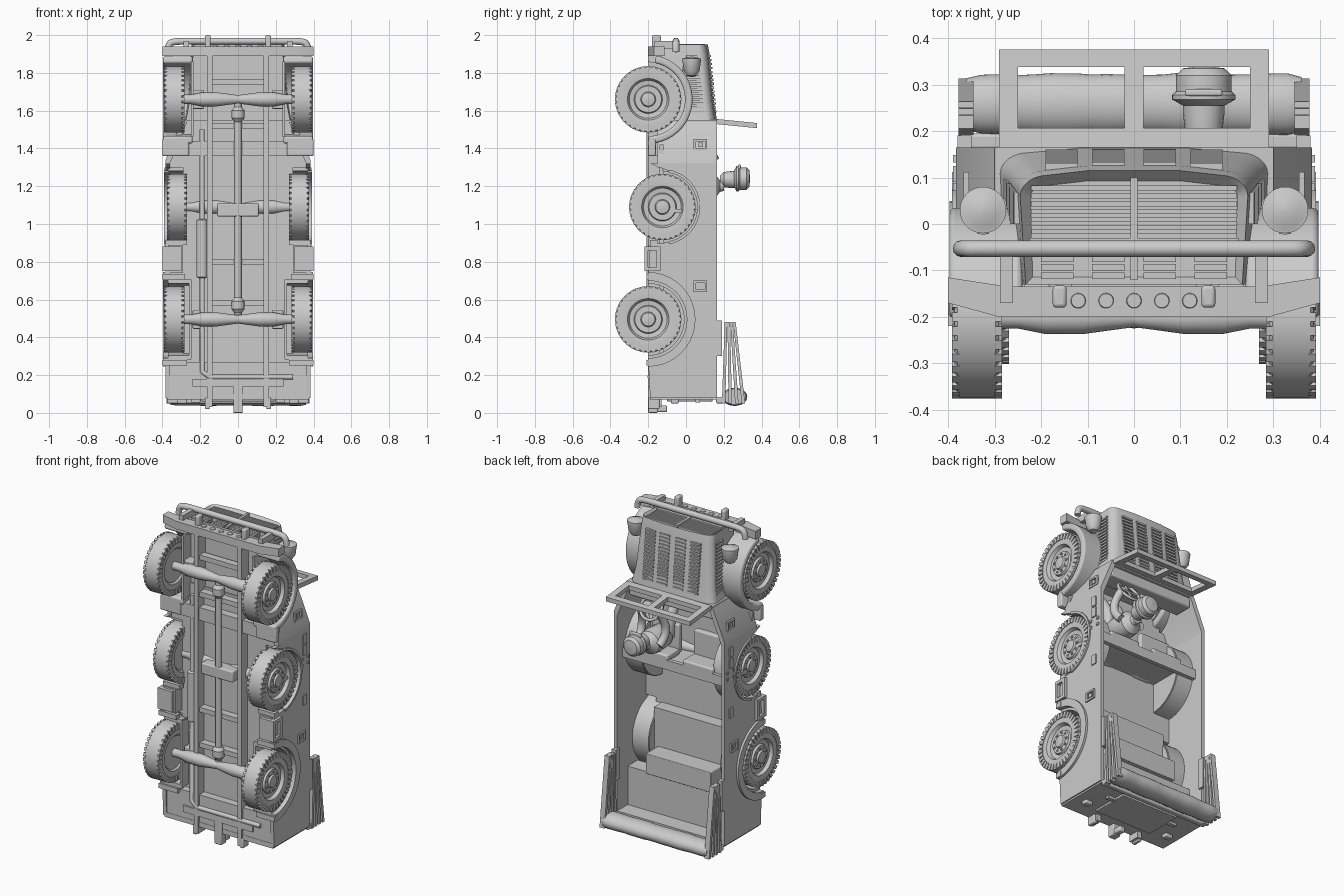
import bpy, bmesh, random
from math import sin, cos, pi, radians
from mathutils import Matrix, Vector

random.seed(4)
cube = bpy.data.objects.get("Cube")
if cube:
    bpy.data.objects.remove(cube)
paint = bpy.data.materials.new("plain_grey")
paint.use_nodes = True
paint.diffuse_color = (0.6, 0.6, 0.6, 1)
paint.node_tree.nodes["Principled BSDF"].inputs["Base Color"].default_value = paint.diffuse_color

# helpers
def finish(name, data, mirror=False, bevel=0):
    obj = bpy.data.objects.new(name, data)
    bpy.context.scene.collection.objects.link(obj)
    data.materials.append(paint)
    if bevel:
        soft = obj.modifiers.new("soft_edges", "BEVEL")
        soft.width, soft.segments = bevel, 3
    if mirror:
        obj.modifiers.new("other_side", "MIRROR")

def mesh_part(name, bm, mirror=False, bevel=0):
    bmesh.ops.recalc_face_normals(bm, faces=bm.faces)
    mesh = bpy.data.meshes.new(name)
    bm.to_mesh(mesh)
    bm.free()
    finish(name, mesh, mirror, bevel)

def block(bm, xs, ys, zs, place=Matrix()):
    mid = Vector([(a + b) / 2 for a, b in (xs, ys, zs)])
    size = [abs(b - a) for a, b in (xs, ys, zs)] + [1]
    bmesh.ops.create_cube(bm, size=1, matrix=place @ Matrix.Translation(mid) @ Matrix.Diagonal(size))

def box(name, xs, ys, zs, mirror=False, bevel=0):
    bm = bmesh.new()
    block(bm, xs, ys, zs)
    mesh_part(name, bm, mirror, bevel)

def loft(bm, rings):
    rows = [[bm.verts.new(p) for p in ring] for ring in rings]
    n = len(rows[0])
    for a, b in zip(rows, rows[1:]):
        for i in range(n):
            bm.faces.new((a[i], a[(i + 1) % n], b[(i + 1) % n], b[i]))
    return [bm.faces.new(rows[0]), bm.faces.new(rows[-1])]

def loft_part(name, rings, mirror=False, bevel=0):
    bm = bmesh.new()
    loft(bm, rings)
    mesh_part(name, bm, mirror, bevel)

def side_prism(name, points, x0, x1, bevel=0):
    loft_part(name, [[(x, y, z) for y, z in points] for x in (x0, x1)], True, bevel)

def lathe(name, profile, centre, axis="X", mirror=False, steps=32):
    rings = []
    for r, h in profile:
        turns = [(max(r, .001) * cos(2 * pi * i / steps), max(r, .001) * sin(2 * pi * i / steps)) for i in range(steps)]
        rings.append([Vector(centre) + Vector({"X": (h, c, s), "Y": (c, h, s), "Z": (c, s, h)}[axis]) for c, s in turns])
    loft_part(name, rings, mirror)

def tube(name, points, radius, mirror=False, smooth=False):
    curve = bpy.data.curves.new(name, "CURVE")
    curve.dimensions, curve.bevel_depth, curve.use_fill_caps = "3D", radius, True
    line = curve.splines.new("NURBS" if smooth else "POLY")
    line.points.add(len(points) - 1)
    for point, co in zip(line.points, points):
        point.co = (*co, 1)
    line.use_endpoint_u, line.order_u = True, 3
    finish(name, curve, mirror)

def arc(cy, cz, r, start=0, end=180, steps=20):
    angles = [radians(start + (end - start) * i / steps) for i in range(steps + 1)]
    return [(cy + r * sin(a), cz + r * cos(a)) for a in angles]

def band(cy, cz, inner, outer, start=0, end=180):
    return arc(cy, cz, outer, start, end) + arc(cy, cz, inner, end, start)

# wheels and axles
axles = {"front": (-.2, 1.66, 0), "middle": (-.125, 1.09, -.015), "rear": (-.2, .495, 0)}
tyre = [(0, .3), (.1, .3), (.11, .29), (.168, .29), (.175, .298), (.175, .38), (.168, .386), (.135, .388),
        (.11, .385), (.1, .365), (.075, .362), (.07, .374), (.04, .374), (.035, .385), (0, .39)]
housing = [(.022, 0), (.03, .06), (.037, .11), (.037, .19), (.025, .25), (.025, .31)]
for place, (y, z, shift) in axles.items():
    lathe(place + "_wheel", tyre, (shift, y, z), mirror=True, steps=48)
    lathe(place + "_axle", housing, (0, y, z), mirror=True)
    bm = bmesh.new()
    for i in range(36):
        turn = Matrix.Translation((shift, y, z)) @ Matrix.Rotation(pi * i / 18, 4, "X")
        for xs in ((.284, .3), (.375, .392)):
            block(bm, xs, (.14, .176), (-.01, .01), turn)
        if i % 4 == 0:
            block(bm, (.36, .38), (.05, .06), (-.006, .006), turn)
    mesh_part(place + "_wheel_lugs", bm, True)

# hull shell with wheel cut-outs
wall = [(-.19, .08), (.165, .08), (.165, 1.32), (-.19, 1.32)]
wall += arc(-.125, 1.09, .19, 20, 180) + [(-.19, .89)] + arc(-.2, .495, .215)
side_prism("hull_side_wall", wall, .36, .383)
cheek = [(.383, 1.3), (.383, 1.34), (.3, 1.54), (.27, 1.54), (.36, 1.32), (.36, 1.3)]
loft_part("cab_cheek", [[(x, y, z) for x, z in cheek] for y in (-.15, .165)], True)
box("hull_floor", (-.29, .29), (-.14, -.12), (.08, 1.54))
box("rear_belly", (-.375, .375), (-.188, -.12), (.08, .27))
for name, zs in {"centre": (.72, .9), "cab": (1.3, 1.42)}.items():
    box(name + "_floor_edge", (.28, .37), (-.14, -.12), zs, True)
box("tail_wall", (-.375, .375), (-.19, .165), (.07, .1))
box("tail_door_panel", (-.2, .2), (-.1, .14), (.06, .08), bevel=.004)
box("tail_lamp", (.27, .32), (-.08, -.04), (.05, .08), True, .006)
box("tail_hinge", (.2, .25), (.05, .075), (.055, .08), True)
box("firewall", (-.3, .3), (-.14, .165), (1.52, 1.55))
for place in ("middle", "rear"):
    y, z, shift = axles[place]
    side_prism(place + "_wheel_tub", band(y, z, .19, .215), .25, .37)
    side_prism(place + "_tub_inner_wall", arc(y, z, .21), .245, .26)
side_prism("rear_wheel_arch", band(-.2, .495, .205, .25), .36, .397)
side_prism("middle_wheel_arch", band(-.125, 1.09, .185, .2, 10, 170), .36, .392)
box("mud_flap", (.27, .4), (-.21, -.17), (.25, .28), True)
box("arch_front_plate", (.28, .4), (-.21, -.17), (.705, .735), True)
box("middle_arch_plate", (.27, .385), (-.19, -.15), (.89, .915), True)
box("cab_step", (.26, .4), (-.2, -.16), (1.36, 1.45), True, .008)
box("step_crossmember", (-.28, .28), (-.19, -.14), (1.36, 1.44))

# open stirrup steps between the wheels
bm = bmesh.new()
for ys, zs in (((-.22, -.2), (.75, .88)), ((-.155, -.135), (.75, .88)), ((-.21, -.14), (.75, .77)), ((-.21, -.14), (.86, .88))):
    block(bm, (.3, .4), ys, zs)
mesh_part("stirrup_step", bm, True)
box("stirrup_back", (.29, .37), (-.2, -.14), (.74, .89), True)

# side hatches, hinge straps and rivets
bm = bmesh.new()
for z, x in ((.67, .38), (1.42, .355)):
    for y in (.04, .1):
        block(bm, (x, x + .012), (y, y + .012), (z - .03, z + .03))
    for dz in (-.03, .018):
        block(bm, (x, x + .012), (.04, .112), (z + dz, z + dz + .012))
    block(bm, (x, x + .01), (.065, .09), (z - .012, z + .012))
for z in (.89, 1.2, 1.27):
    block(bm, (.38, .39), (.09, .125), (z - .03, z + .03))
for y in (.08, .14):
    for z in (1.11, 1.15):
        block(bm, (.38, .39), (y - .008, y + .008), (z - .008, z + .008))
mesh_part("hull_side_fittings", bm, True)

# bonnet with rounded shoulders and recessed grille
def bonnet_ring(w, top, z):
    bend = [(w - .06 + .06 * cos(a), top - .055 + .045 * sin(a)) for a in (pi * i / 12 for i in range(6))]
    half = [(w - .012, -.13)] + bend + [(w * .4, top)]
    return [(x, y, z) for x, y in half] + [(-x, y, z) for x, y in reversed(half)]

bm = bmesh.new()
caps = loft(bm, [bonnet_ring(*s) for s in ((.29, .165, 1.54), (.27, .15, 1.64), (.25, .125, 1.9), (.245, .115, 1.95))])
bmesh.ops.recalc_face_normals(bm, faces=bm.faces)
bmesh.ops.inset_region(bm, faces=[caps[1]], thickness=.022, depth=-.025)
mesh_part("bonnet", bm)
bm = bmesh.new()
for i in range(7):
    block(bm, (-.222, .222), (-.03 + i * .017, -.019 + i * .017), (1.92, 1.942))
block(bm, (-.008, .008), (-.12, .1), (1.92, 1.953))
block(bm, (-.225, .225), (-.06, -.03), (1.92, 1.95))
for x in (-.165, -.055, .055, .165):
    for i in range(3):
        block(bm, (x - .035, x + .035), (-.118 + i * .018, -.104 + i * .018), (1.92, 1.95))
mesh_part("grille_bars", bm)
bm = bmesh.new()
for i in range(15):
    z = 1.59 + i * .021
    top = .157 - (z - 1.59) * .098
    for x in (.055, .155):
        block(bm, (x - .035, x + .035), (top - .014, top + .006 - x * .02), (z, z + .011))
    w = .275 - (z - 1.59) * .08
    block(bm, (w - .02, w + .006), (0, top - .06), (z, z + .011))
mesh_part("bonnet_louvres", bm, True)

# front fenders, lamps and bumper
side_prism("front_fender", band(-.2, 1.66, .195, .235, 10, 180), .24, .397, bevel=.012)
side_prism("front_wheel_well", arc(-.2, 1.66, .2), .235, .25)
lamp = [(0, -.09), (.025, -.085), (.042, -.06), (.047, -.02), (.05, -.005), (.05, .005), (.043, .006), (.03, .012), (0, .016)]
lathe("headlamp", lamp, (.325, .03, 1.87), "Z", True)
tube("headlamp_stalk", [(.325, -.02, 1.82), (.325, .03, 1.83)], .012, True)
guard = [(.372, 1.91), (.37, 1.955), (.33, 1.968), (.2, 1.968), (0, 1.968)]
tube("brush_guard", [(x, -.053, z) for x, z in guard], .018, True, True)
box("guard_bracket", (.26, .288), (-.17, -.05), (1.93, 1.97), True)
edge = [(-.4, -.17), (-.4, -.115), (-.27, -.135), (.27, -.135), (.4, -.115), (.4, -.17), (.29, -.2), (-.29, -.2)]
loft_part("front_bumper", [[(x, y, z) for x, y in edge] for z in (1.89, 1.94)])
for i in range(5):
    lathe("bumper_boss", [(.017, 0), (.015, .006), (0, .006)], (-.12 + i * .06, -.165, 1.938), "Z", steps=20)
box("front_tow_hook", (.145, .175), (-.18, -.132), (1.93, 2), True, .008)

# chassis and running gear
box("chassis_rail", (.135, .165), (-.2, -.13), (.03, 1.93), True)
for z in (.58, .8, 1.52, 1.75):
    box("chassis_crossmember", (-.15, .15), (-.185, -.14), (z - .015, z + .015))
box("rear_crossmember", (-.24, .24), (-.2, -.14), (.14, .18))
box("transfer_case", (-.11, .11), (-.21, -.13), (1.04, 1.11), bevel=.008)
tube("drive_shaft", [(0, -.19, .52), (0, -.19, 1.64)], .02)
for z in (.57, 1.58):
    lathe("shaft_joint", [(.02, -.04), (.035, -.02), (.035, .02), (.02, .04)], (0, -.19, z), "Z", steps=16)
for z in (.495, 1.66):
    box("spring_mount", (.18, .24), (-.19, -.13), (z - .05, z + .05), True, .006)
tube("exhaust_pipe", [(.29, -.19, .19), (-.15, -.19, .19), (-.19, -.185, .22), (-.19, -.175, 1.5)], .014)
lathe("silencer", [(.012, .71), (.03, .72), (.03, 1.02), (.012, 1.03)], (-.19, -.175, 0), "Z", steps=20)
box("tow_coupling", (-.025, .025), (-.2, -.15), (0, .15), bevel=.005)
box("tow_jaw", (-.02, .02), (-.19, -.1), (.005, .04), bevel=.008)
box("rear_tow_hook", (.15, .175), (-.2, -.14), (.02, .08), True, .006)

# crew compartment
box("rear_deck", (-.25, .25), (-.12, -.04), (.1, .7))
box("rear_locker", (-.36, .36), (-.04, .06), (.1, .34))
box("rear_bench", (-.23, .22), (-.04, .085), (.34, .465), bevel=.004)
box("cab_bulkhead", (-.36, .36), (-.12, .1), (1.06, 1.08))
box("bulkhead_rail", (-.36, .36), (.085, .11), (1.04, 1.1))
box("seat_cushion", (.05, .26), (-.04, 0), (1.1, 1.28), True, .01)
box("seat_back", (.05, .26), (-.02, .11), (1.09, 1.13), True, .01)
box("dashboard", (-.29, .29), (.03, .15), (1.46, 1.53), bevel=.01)
tube("steering_column", [(.15, .13, 1.41), (.15, .06, 1.47)], .012)
bpy.ops.mesh.primitive_torus_add(major_radius=.07, minor_radius=.009, location=(.15, .13, 1.41), rotation=(radians(-60), 0, 0))
bpy.context.object.name = "steering_wheel"
bpy.context.object.data.materials.append(paint)
for dx, dy, dz in ((.065, 0, 0), (0, .03, -.055)):
    tube("steering_spoke", [(.15 - dx, .13 - dy, 1.41 - dz), (.15 + dx, .13 + dy, 1.41 + dz)], .006)
lean = Matrix.Identity(4)
lean[2][1] = -.1
bm = bmesh.new()
for xs, ys in (((-.29, .29), (.165, .207)), ((-.29, .29), (.338, .376)), ((-.29, -.25), (.2, .345)), ((-.02, .02), (.2, .345)), ((.25, .29), (.2, .345))):
    block(bm, xs, ys, (1.545, 1.572), lean)
mesh_part("windscreen_frame", bm)

# driver
lathe("driver_torso", [(.05, -.02), (.07, .02), (.075, .1), (.07, .15), (.03, .18), (.025, .2)], (.15, 0, 1.2), "Y", steps=20)
lathe("driver_head", [(.02, .18), (.04, .2), (.045, .24), (.045, .29)], (.15, 0, 1.235), "Y", steps=20)
lathe("driver_helmet", [(.045, .255), (.068, .268), (.068, .278), (.06, .285), (.06, .32), (.045, .335), (0, .34)], (.15, 0, 1.24), "Y")
box("helmet_visor", (.11, .19), (.275, .29), (1.29, 1.315), bevel=.005)
for s in (-1, 1):
    tube("driver_arm", [(.15 + s * .07, .15, 1.2), (.15 + s * .1, .06, 1.28), (.15 + s * .06, .14, 1.39)], .024, smooth=True)
    tube("driver_leg", [(.15 + s * .04, 0, 1.2), (.15 + s * .05, .03, 1.36), (.15 + s * .05, -.1, 1.44)], .03, smooth=True)

# folded canvas top and its bows
rings = []
for i in range(25):
    swell = random.uniform(.96, 1.03) * (.88 if i in (0, 24) else 1)
    rings.append([(i * .03 - .36, .258 + .065 * swell * cos(pi * k / 12), .085 + .047 * swell * sin(pi * k / 12)) for k in range(24)])
loft_part("canvas_roll", rings)
box("canvas_flap", (-.375, .375), (.16, .195), (.05, .085), bevel=.008)
for y in (.19, .225, .26, .295):
    top = .205 + (y - .19) * .42
    side_prism("folded_roof_bow", [(y, .05), (y + .018, .05), (top + .014, .48), (top, .48)], .345, .378)
box("roof_bow_post", (.35, .38), (.15, .19), (.3, .49), True)

# smooth curved parts, keep creases sharp
for obj in bpy.context.scene.objects:
    obj.select_set(obj.type == "MESH")
    if obj.type == "MESH":
        bpy.context.view_layer.objects.active = obj
bpy.ops.object.shade_smooth_by_angle(angle=radians(32))
